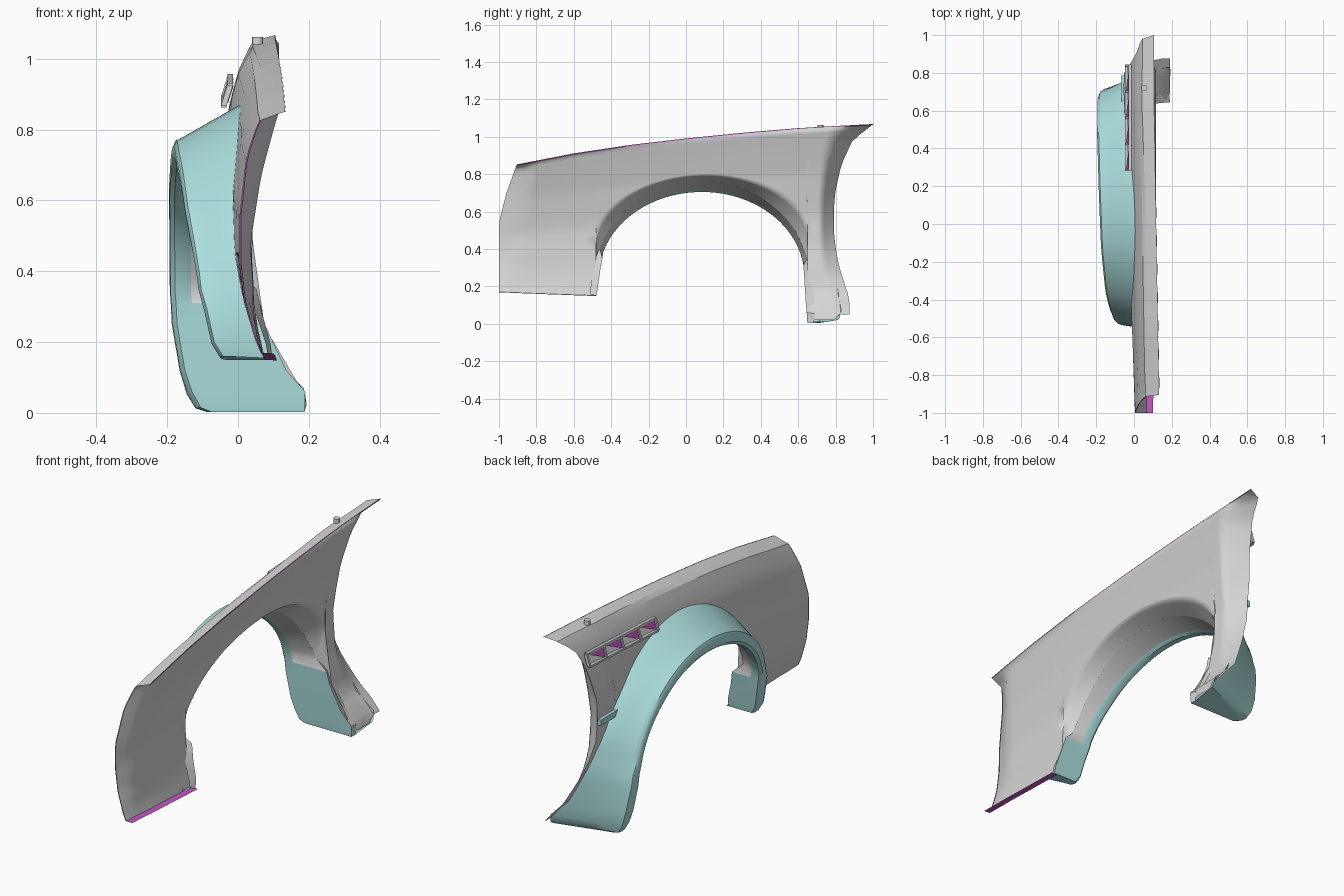
import bpy, bmesh, math
from mathutils import Vector

if "Cube" in bpy.data.objects:
    bpy.data.objects.remove(bpy.data.objects["Cube"], do_unlink=True)


def material(name, color):
    m = bpy.data.materials.new(name)
    m.use_nodes = True
    m.diffuse_color = (*color, 1)
    m.node_tree.nodes["Principled BSDF"].inputs["Base Color"].default_value = (*color, 1)
    return m


GREY = material("panel grey", (0.67, 0.67, 0.67))
TEAL = material("flare teal", (0.42, 0.76, 0.75))
PURPLE = material("trim purple", (0.55, 0.1, 0.55))


def lerp(a, b, t):
    return a + (b - a) * t


def table(t, pts):
    """Piecewise linear lookup, clamped at both ends."""
    if t <= pts[0][0]:
        return pts[0][1]
    for (a, va), (b, vb) in zip(pts, pts[1:]):
        if t <= b:
            return lerp(va, vb, (t - a) / (b - a))
    return pts[-1][1]


def finish(name, bm, mats, angle=30):
    me = bpy.data.meshes.new(name)
    bm.to_mesh(me)
    bm.free()
    ob = bpy.data.objects.new(name, me)
    bpy.context.collection.objects.link(ob)
    for m in mats:
        me.materials.append(m)
    bpy.ops.object.select_all(action="DESELECT")
    ob.select_set(True)
    bpy.context.view_layer.objects.active = ob
    bpy.ops.object.shade_smooth_by_angle(angle=math.radians(angle))


def loft(bm, rows, rule=None):
    """Bridge equal-length point rows with quads; rule(i, j) picks the material."""
    grid = [[bm.verts.new(p) for p in r] for r in rows]
    for i in range(len(grid) - 1):
        for j in range(len(grid[0]) - 1):
            f = bm.faces.new((grid[i][j], grid[i + 1][j], grid[i + 1][j + 1], grid[i][j + 1]))
            f.material_index = rule(i, j) if rule else 0
    return grid


def face_x(bm, sign):
    """Turn an open sheet so that it faces +x or -x."""
    bm.normal_update()
    if sign * sum(f.normal.x * f.calc_area() for f in bm.faces) < 0:
        bmesh.ops.reverse_faces(bm, faces=bm.faces)


# Panel shape: outline curves and the front, rear and inner cross-sections
TOP = [(-0.91, 0.85), (-0.6, 0.91), (-0.3, 0.955), (0, 0.99), (0.3, 1.02), (0.6, 1.045), (1, 1.067)]
FRONT_EDGE = [(0.17, -1), (0.54, -1), (0.7, -0.96), (0.85, -0.905)]
REAR_EDGE = [(0.05, 0.875), (0.13, 0.875), (0.3, 0.82), (0.4, 0.8), (0.5, 0.79), (0.6, 0.79),
             (0.7, 0.797), (0.85, 0.83), (0.98, 0.89), (1.067, 1)]
SECTION_F = [(0.19, 0.07), (0.22, 0.055), (0.36, 0.02), (0.5, 0.005), (0.65, 0.005),
             (0.85, 0.025), (0.97, 0.06), (1, 0.135)]
SECTION_R = [(0.06, 0.19), (0.14, 0.1), (0.24, 0.045), (0.33, 0), (0.47, -0.045), (0.66, -0.055),
             (0.82, -0.025), (0.91, 0), (0.985, 0.04), (1, 0.105)]
SECTION_IN = [(0.16, 0.1), (0.37, 0.045), (0.55, 0.035), (0.77, 0.065), (0.9, 0.095), (1, 0.12)]
CY, CZ = 0.085, 0.25


def panel_x(y, z):
    s = z / table(y, TOP)
    w = min(1, max(0, (y + 1) / 1.7))
    return lerp(table(s, SECTION_F), table(s, SECTION_R), w)


def panel_column(y, u, bottom):
    """u < 0 runs toward the front edge, u > 0 toward the rear edge."""
    top, pts = table(y, TOP), []
    for s in [1, 0.985, 0.97, 0.94, 0.91, 0.87] + [lerp(0.87, bottom / top, k / 16) for k in range(1, 17)]:
        z = top * s
        yy = y
        if u < 0:
            yy = lerp(-0.48, table(z, FRONT_EDGE), -u)
        elif u > 0:
            yy = lerp(0.65, table(z, REAR_EDGE), u)
        pts.append(Vector((panel_x(yy, z), yy, z)))
    return pts


# Fender outer skin
cols = []
for k in range(10, 0, -1):
    cols.append(panel_column(-0.48 - 0.0425 * k, -k / 10, 0.15 + 0.002 * k))
cols.append(panel_column(-0.482, 0, 0.15))
for k in range(33):
    a = math.radians(lerp(8, 172, k / 32))
    cols.append(panel_column(CY - 0.57 * math.cos(a), 0, CZ + 0.51 * math.sin(a)))
for k in range(9):
    cols.append(panel_column(0.65 + 0.35 * k / 8, max(k / 8, 0.001), 0.02 if k < 6 else 0.05))
bm = bmesh.new()
loft(bm, cols)
face_x(bm, -1)
finish("fender_panel", bm, [GREY], 20)

# Inner skin, meeting the outer skin along its outline
inner = []
for i, c in enumerate(cols):
    row = []
    for j, p in enumerate(c):
        edge = min(1, i / 2, (len(cols) - 1 - i) / 4, j, (len(c) - 1 - j) / 5)
        deep = max(p.x + 0.003, table(p.z / c[0].z, SECTION_IN))
        row.append(Vector((lerp(p.x, deep, edge), p.y, p.z)))
    inner.append(row)
bm = bmesh.new()
loft(bm, inner)
face_x(bm, 1)
finish("inner_skin", bm, [GREY], 60)

# Purple edges: underside of the front, hood line and leading edge
low = [c[-1] for c in cols[:11]]
for name, one, two in (
        ("lower_front_flange", low, [p + Vector((0.035, 0, -0.002)) for p in low]),
        ("hood_line_edge", [c[0] + Vector((0.001, 0, 0.001)) for c in cols],
         [c[0] + Vector((0.002, 0, -0.004)) for c in cols]),
        ("leading_edge", [p + Vector((-0.001, -0.001, 0)) for p in cols[0][2:]],
         [p + Vector((0.003, -0.001, 0)) for p in cols[0][2:]])):
    bm = bmesh.new()
    loft(bm, [one, two])
    finish(name, bm, [PURPLE])


# Wheel arch flare
def flare_ring(root, lip, inner, back, x, reach=0.0):
    """Cross-section from the panel, over the lip and back to the panel."""
    r, o, n, b = (Vector((0, *p)) for p in (root, lip, inner, back))

    def at(p, px):
        return Vector((px, p.y, p.z))
    rx = panel_x(r.y, r.z)
    ring = [at(r, rx + 0.003)]
    for t in (0.1, 0.35, 0.65, 0.9):
        ring.append(at(r.lerp(o, t), lerp(rx, x + 0.012, t)))
    ring += [at(o, x + 0.008), at(o.lerp(n, 0.3), x), at(o.lerp(n, 0.75), x + 0.002),
             at(n, x + 0.015), at(n, x + 0.045), at(n.lerp(b, 0.2), x + 0.06)]
    end = max(panel_x(b.y, b.z), x + 0.075)
    ring.append(at(b, end + reach))
    ring.append(at(b.lerp(o, 0.6 if reach else 0.1), end + reach / 2))
    return ring


def leg_ring(root, lip, inner, x, reach=0.03):
    return flare_ring(root, lip, inner, inner, x, reach)


LIP_X = [(0, -0.09), (15, -0.115), (40, -0.15), (70, -0.175), (100, -0.187), (130, -0.195), (180, -0.192)]


def oval(a, front, rear, high):
    c = math.cos(a)
    return (CY - (front if c > 0 else rear) * c, CZ + high * math.sin(a))


rings = [leg_ring((-0.55, 0.155), (-0.53, 0.16), (-0.48, 0.15), -0.05, 0.02),
         leg_ring((-0.555, 0.2), (-0.535, 0.2), (-0.472, 0.19), -0.075),
         leg_ring((-0.55, 0.3), (-0.525, 0.29), (-0.46, 0.28), -0.095, 0.04),
         leg_ring((-0.54, 0.36), (-0.51, 0.35), (-0.447, 0.35), -0.112, 0.045)]
for k in range(33):
    d = lerp(17, 169, k / 32)
    a = math.radians(d)
    rings.append(flare_ring(oval(a, 0.635, 0.705, 0.62), oval(a, 0.6, 0.6, 0.52),
                            oval(a, 0.552, 0.548, 0.455), oval(a, 0.57, 0.57, 0.51), table(d, LIP_X)))
rings += [leg_ring((0.79, 0.33), (0.69, 0.31), (0.628, 0.31), -0.19, 0.045),
          leg_ring((0.8, 0.26), (0.7, 0.25), (0.632, 0.25), -0.187),
          leg_ring((0.82, 0.13), (0.715, 0.12), (0.64, 0.12), -0.165, 0.01),
          leg_ring((0.83, 0.07), (0.715, 0.05), (0.645, 0.06), -0.145, 0.004),
          leg_ring((0.82, 0.03), (0.71, 0.012), (0.648, 0.015), -0.12, 0.002),
          leg_ring((0.81, 0.02), (0.705, 0.003), (0.65, 0.003), -0.09, 0.002)]
bm = bmesh.new()
grid = loft(bm, rings, lambda i, j: 2 if j == 11 else 1 if j == 10 and 3 <= i < len(rings) - 6 else 0)
for end in (grid[0], grid[-1]):
    bm.faces.new(end)
bmesh.ops.recalc_face_normals(bm, faces=bm.faces)
bmesh.ops.reverse_faces(bm, faces=[f for f in bm.faces if f.material_index == 1])
finish("wheel_arch_flare", bm, [TEAL, GREY, GREY], 35)


def bar(bm, p, q, width, depth):
    """Box running from p to q."""
    x = Vector((1, 0, 0)) * depth / 2
    n = (q - p).cross(x).normalized() * width / 2
    ends = [[bm.verts.new(e + sx * x + sn * n) for sx, sn in ((-1, -1), (1, -1), (1, 1), (-1, 1))]
            for e in (p, q)]
    for e in ends:
        bm.faces.new(e)
    for i in range(4):
        bm.faces.new((ends[0][i], ends[0][i - 1], ends[1][i - 1], ends[1][i]))


# Side vent: frame, dividers, scoop slats and triangular purple plates
def vent(u, v, out=0.0):
    y = lerp(0.285, 0.84, u)
    return Vector((lerp(-0.04, -0.022, v) - out, y, lerp(0.868, 0.893, u) + 0.058 * v))


bm = bmesh.new()
for p, q in (((0, 0), (1, 0)), ((0, 1), (1, 1)), ((0, 0), (0, 1)), ((1, 0), (1, 1))):
    bar(bm, vent(*p), vent(*q), 0.011, 0.016)
for k in range(4):
    u0, u1 = k / 4 + 0.015, k / 4 + 0.238
    if k:
        bar(bm, vent(k / 4, 0), vent(k / 4, 1), 0.011, 0.012)
    tri = bm.faces.new([bm.verts.new(vent(*c, 0.002)) for c in ((u0, 0.95), (u1, 0.95), (u0, 0.08))])
    tri.material_index = 1
    bm.faces.new([bm.verts.new(vent(u, v, o)) for u, v, o in
                  ((u0, 0.05, 0), (u1, 0.05, -0.012), (u1, 0.95, -0.012))])
bmesh.ops.recalc_face_normals(bm, faces=bm.faces)
finish("side_vent", bm, [GREY, PURPLE])

# Teal side marker behind the arch
bm = bmesh.new()
bar(bm, *[Vector((panel_x(y, 0.59) - 0.008, y, 0.59)) for y in (0.64, 0.785)], 0.03, 0.02)
bmesh.ops.recalc_face_normals(bm, faces=bm.faces)
finish("side_marker", bm, [TEAL])

# Hood-line pin
bpy.ops.mesh.primitive_cylinder_add(vertices=12, radius=0.016, depth=0.022, location=(0.055, 0.72, 1.051))
pin = bpy.context.object
pin.name = "hood_pin"
pin.data.materials.append(GREY)
bpy.ops.object.shade_smooth_by_angle()
